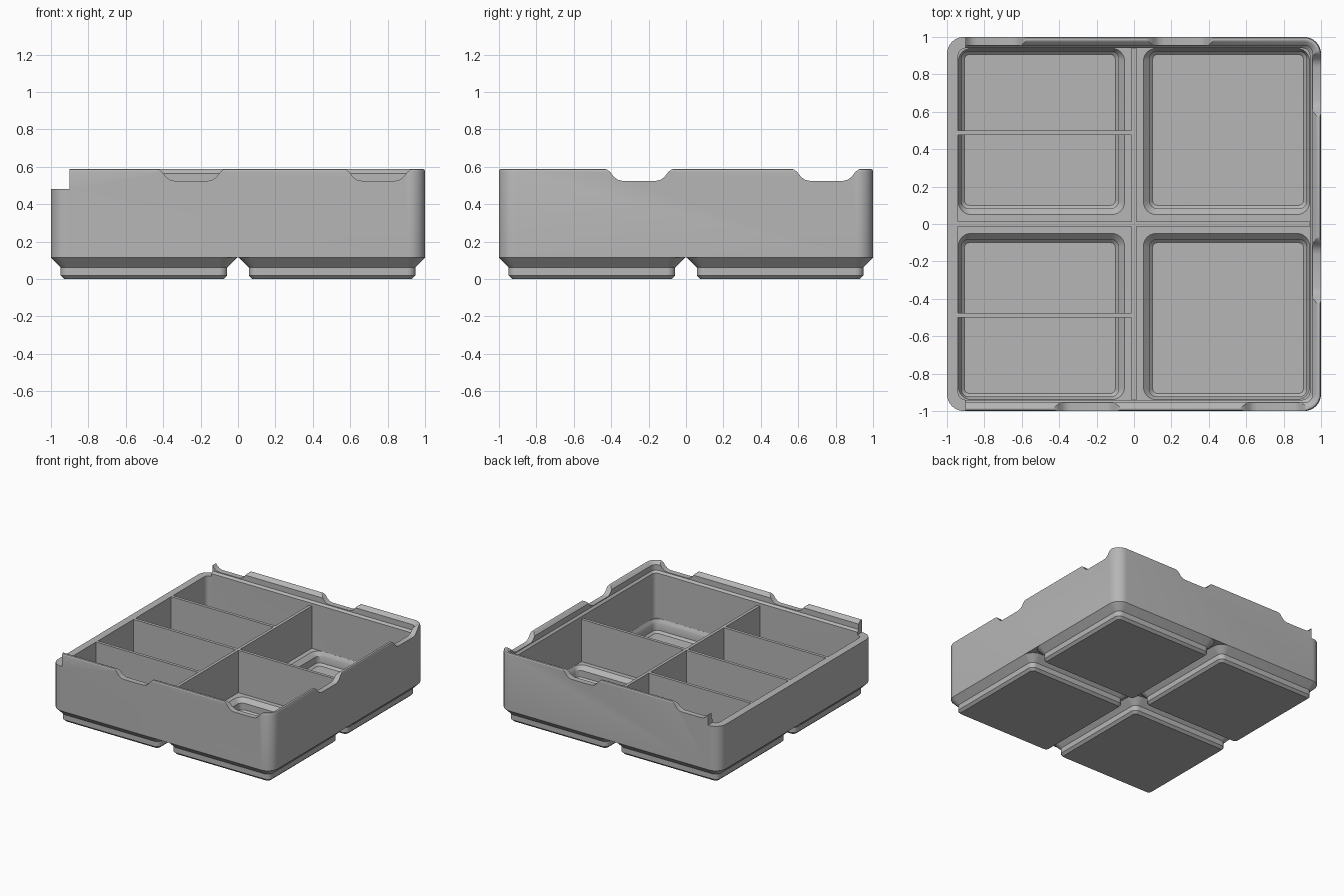
import bpy
import bmesh
import math

if "Cube" in bpy.data.objects:
    bpy.data.objects.remove(bpy.data.objects["Cube"], do_unlink=True)

grey = bpy.data.materials.new("plain grey")
grey.use_nodes = True
grey.diffuse_color = (0.47, 0.47, 0.47, 1)
grey.node_tree.nodes["Principled BSDF"].inputs["Base Color"].default_value = (0.47, 0.47, 0.47, 1)

FOOT_AT = 0.503      # foot centre distance from the middle
BASE_Z = 0.114       # underside of the main body
LEDGE_Z = 0.133      # inner floor around the recesses
RIM_Z = 0.48         # top of dividers and of the open side
INNER = 0.94         # inner wall position


def make_object(name, bm):
    bmesh.ops.recalc_face_normals(bm, faces=bm.faces)
    mesh = bpy.data.meshes.new(name)
    bm.to_mesh(mesh)
    bm.free()
    mesh.materials.append(grey)
    obj = bpy.data.objects.new(name, mesh)
    bpy.context.collection.objects.link(obj)
    return obj


def rounded_square(cx, cy, half, radius, limit, steps=8):
    """Outline of a rounded square, held inside +-limit."""
    points = []
    x0, x1 = max(cx - half, -limit), min(cx + half, limit)
    y0, y1 = max(cy - half, -limit), min(cy + half, limit)
    corners = [(x1, y1, -1, -1), (x0, y1, 1, -1), (x0, y0, 1, 1), (x1, y0, -1, 1)]
    for quarter, (x, y, sx, sy) in enumerate(corners):
        for i in range(steps + 1):
            a = math.pi / 2 * (quarter + i / steps)
            points.append((x + sx * radius + radius * math.cos(a),
                           y + sy * radius + radius * math.sin(a)))
    return points


def loft(name, cx, cy, profile, limit=2):
    """Stack rounded squares given as (half size, height, corner radius)."""
    bm = bmesh.new()
    rings = [[bm.verts.new((x, y, z)) for x, y in rounded_square(cx, cy, half, r, limit)]
             for half, z, r in profile]
    for low, high in zip(rings, rings[1:]):
        for i in range(len(low)):
            j = (i + 1) % len(low)
            bm.faces.new((low[i], low[j], high[j], high[i]))
    bm.faces.new(rings[0])
    bm.faces.new(rings[-1])
    return make_object(name, bm)


def boxes(name, spans):
    """One object from boxes given as (low corner, high corner)."""
    bm = bmesh.new()
    for low, high in spans:
        cube = bmesh.ops.create_cube(bm, size=1)["verts"]
        for v in cube:
            v.co = [a if c < 0 else b for a, b, c in zip(low, high, v.co)]
    return make_object(name, bm)


def notch_cutter(turn, centre):
    """Soft-edged finger notch through the front wall, turned about z."""
    half = [(0.2, 0.62), (0.185, 0.589), (0.17, 0.584), (0.155, 0.572),
            (0.135, 0.546), (0.115, 0.531), (0.09, 0.525)]
    outline = [(centre - w, z) for w, z in half] + [(centre + w, z) for w, z in reversed(half)]
    c, s = math.cos(turn), math.sin(turn)
    bm = bmesh.new()
    near, far = [[bm.verts.new((x * c - y * s, x * s + y * c, z)) for x, z in outline]
                 for y in (-1.05, -0.9)]
    for i in range(len(near)):
        j = (i + 1) % len(near)
        bm.faces.new((near[i], near[j], far[j], far[i]))
    bm.faces.new(near)
    bm.faces.new(far)
    return make_object("notch_cutter", bm)


def cut(obj, cutter):
    mod = obj.modifiers.new("cut", "BOOLEAN")
    mod.operation = "DIFFERENCE"
    mod.solver = "EXACT"
    mod.object = cutter
    bpy.context.view_layer.objects.active = obj
    bpy.ops.object.modifier_apply(modifier=mod.name)


def discard(obj):
    bpy.data.objects.remove(obj, do_unlink=True)


# Main body with a rounded top edge
body = loft("bin_body", 0, 0, [
    (1.0, BASE_Z, 0.09), (1.0, 0.574, 0.09), (0.9985, 0.580, 0.0885),
    (0.995, 0.5855, 0.085), (0.989, 0.588, 0.079)])
parts = [body]

# Interior space with the stepped stacking lip
interior = loft("interior_cutter", 0, 0, [
    (INNER, LEDGE_Z, 0.04), (INNER, 0.503, 0.04), (0.955, 0.519, 0.045),
    (0.955, 0.564, 0.045), (0.975, 0.584, 0.065), (0.99, 0.591, 0.08)])
cut(body, interior)
discard(interior)

# Four stepped feet, each hollowed by a matching recess
for sx in (-1, 1):
    for sy in (-1, 1):
        cx, cy = sx * FOOT_AT, sy * FOOT_AT
        side = ("right" if sx < 0 else "left") + ("_front" if sy < 0 else "_back")
        foot = loft("foot_" + side, cx, cy, [
            (0.426, 0, 0.025), (0.4455, 0.019, 0.044),
            (0.4455, 0.062, 0.044), (0.497, BASE_Z, 0.09)])
        recess = loft("recess_cutter", cx, cy, [
            (0.403, 0.028, 0.025), (0.42, 0.045, 0.04), (0.42, 0.1, 0.04),
            (0.453, LEDGE_Z, 0.07), (0.453, 0.16, 0.07)], INNER - 0.0005)
        cut(foot, recess)
        cut(body, recess)
        discard(recess)
        parts.append(foot)

# Finger notches, two on each of the three lipped sides
for turn in (0, math.pi / 2, math.pi):
    for centre in (-0.25, 0.75):
        notch = notch_cutter(turn, centre)
        cut(body, notch)
        discard(notch)

# Low open side
opening = boxes("opening_cutter", [((-1.1, -1.1, RIM_Z), (-0.9, 1.1, 0.7))])
cut(body, opening)
discard(opening)

# Crossed main dividers
T = 0.0125
parts.append(boxes("main_divider_across", [((-0.945, -T, 0.12), (0.945, T, RIM_Z))]))
parts.append(boxes("main_divider_along", [((-T, -0.945, 0.12), (T, 0.945, RIM_Z))]))

# Small dividers reaching down into the recesses
for label, y in (("front", -0.4875), ("back", 0.4875)):
    parts.append(boxes("small_divider_" + label, [
        ((-0.945, y - T, 0.12), (0, y + T, RIM_Z)),
        ((-0.935, y - T, 0.022), (-0.07, y + T, 0.15))]))

# Smooth the rounded corners, keep hard edges
bpy.ops.object.select_all(action="DESELECT")
for part in parts:
    part.select_set(True)
bpy.context.view_layer.objects.active = body
bpy.ops.object.shade_smooth_by_angle(angle=math.radians(30))
